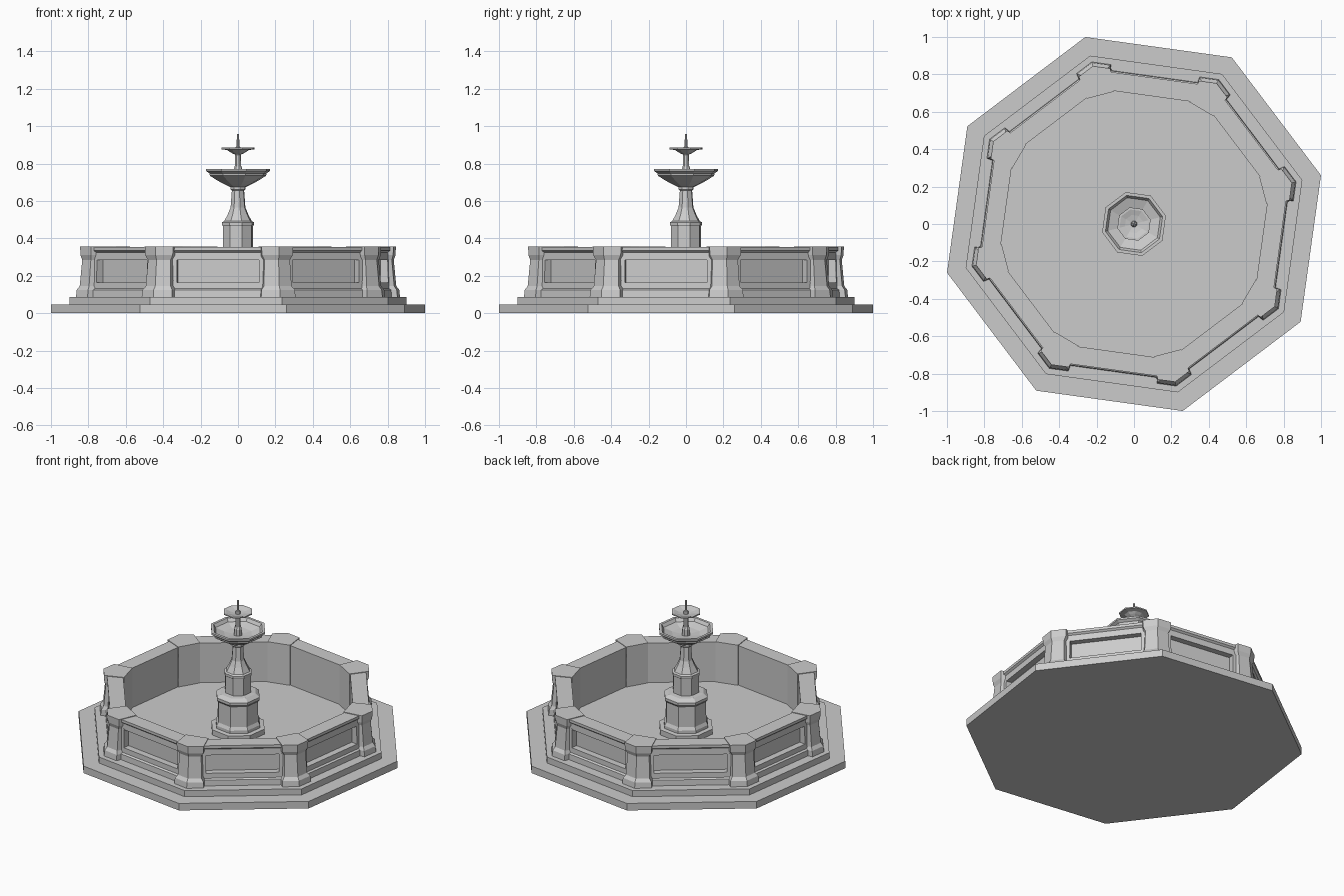
import bpy, bmesh
from math import cos, sin, pi, radians

if "Cube" in bpy.data.objects:
    bpy.data.objects.remove(bpy.data.objects["Cube"])

ROT = radians(14.6)          # the octagon is turned on its axis
C8, S8 = cos(pi / 8), sin(pi / 8)


def finish(bm, name):
    bmesh.ops.remove_doubles(bm, verts=bm.verts, dist=1e-5)
    bmesh.ops.recalc_face_normals(bm, faces=bm.faces)
    me = bpy.data.meshes.new(name)
    bm.to_mesh(me)
    bm.free()
    ob = bpy.data.objects.new(name, me)
    bpy.context.collection.objects.link(ob)
    return ob


def loft(bm, rings, closed=False):
    """Skin a list of equal-length point rings; cap the ends unless closed."""
    vs = [[bm.verts.new(p) for p in r] for r in rings]
    n = len(vs[0])
    pairs = list(zip(vs, vs[1:]))
    if closed:
        pairs.append((vs[-1], vs[0]))
    for a, b in pairs:
        for i in range(n):
            j = (i + 1) % n
            bm.faces.new((a[i], a[j], b[j], b[i]))
    if not closed:
        bm.faces.new(vs[0])
        bm.faces.new(vs[-1])


def octagon(r, z):
    return [(r * cos(ROT + i * pi / 4), r * sin(ROT + i * pi / 4), z) for i in range(8)]


def turned(name, profile, closed=False):
    bm = bmesh.new()
    loft(bm, [octagon(r, z) for r, z in profile], closed)
    return finish(bm, name)


# Stepped base
turned("base_step_lower", [(1.033, 0), (1.033, 0.047)])
turned("base_step_upper", [(0.93, 0.04), (0.93, 0.088)])

# Basin wall ring with a recessed band (apothem, z)
wall = [(0.69, 0.08), (0.797, 0.08), (0.794, 0.125), (0.782, 0.132), (0.781, 0.165),
        (0.738, 0.165), (0.738, 0.284), (0.777, 0.284), (0.776, 0.325),
        (0.788, 0.335), (0.788, 0.353), (0.69, 0.353)]
turned("basin_wall", [(a / C8, z) for a, z in wall], closed=True)

# Stiles that close the ends of each recessed panel
bm = bmesh.new()
for k in range(8):
    ang = ROT + pi / 8 + k * pi / 4
    nx, ny = cos(ang), sin(ang)
    for s in (-1, 1):
        rings = []
        for z, a in ((0.16, 0.781), (0.29, 0.777)):
            pts = ((0.725, 0.222), (a, 0.222), (a, 0.30), (0.725, 0.295))
            rings.append([(nx * d - ny * t * s, ny * d + nx * t * s, z) for d, t in pts])
        loft(bm, rings)
finish(bm, "panel_stiles")

# Corner posts wrapping the octagon corners (z, outer apothem, arm length)
POST = [(0.08, 0.828, 0.103), (0.125, 0.823, 0.1), (0.145, 0.808, 0.083),
        (0.285, 0.795, 0.076), (0.31, 0.804, 0.092), (0.357, 0.806, 0.095)]
INNER = 0.712
bm = bmesh.new()
for k in range(8):
    c, s = cos(ROT + k * pi / 4), sin(ROT + k * pi / 4)
    rings = []
    for z, a, arm in POST:
        r = a / C8
        ax, ay = r - arm * S8, arm * C8
        pts = ((r, 0), (ax, ay), (INNER, 0.073), (INNER, -0.073), (ax, -ay))
        rings.append([(c * x - s * y, s * x + c * y, z) for x, y in pts])
    loft(bm, rings)
finish(bm, "corner_posts")

# Central pedestal
turned("pedestal", [(0.172, 0.08), (0.172, 0.123), (0.143, 0.126), (0.143, 0.145), (0.132, 0.165),
                    (0.13, 0.3), (0.14, 0.312), (0.14, 0.33), (0.115, 0.35), (0.085, 0.353)])

# Column carrying the bowls
turned("column", [(0.083, 0.34), (0.083, 0.465), (0.088, 0.472), (0.088, 0.486), (0.076, 0.492),
                  (0.056, 0.53), (0.041, 0.565), (0.034, 0.655), (0.042, 0.662), (0.042, 0.69)])

# Large bowl with a hollow top
turned("large_bowl", [(0.043, 0.675), (0.07, 0.687), (0.115, 0.71), (0.155, 0.735), (0.158, 0.748),
                      (0.176, 0.76), (0.176, 0.772), (0.158, 0.772), (0.145, 0.752),
                      (0.09, 0.735), (0.025, 0.728)])

# Upper stem
turned("upper_stem", [(0.026, 0.715), (0.024, 0.77), (0.018, 0.785), (0.016, 0.845), (0.024, 0.856)])

# Small bowl with a hollow top
turned("small_bowl", [(0.022, 0.85), (0.045, 0.862), (0.06, 0.872), (0.092, 0.877),
                      (0.092, 0.885), (0.08, 0.885), (0.05, 0.876), (0.015, 0.87)])

# Spout
turned("spout", [(0.018, 0.865), (0.014, 0.888), (0.008, 0.892), (0.006, 0.957)])
